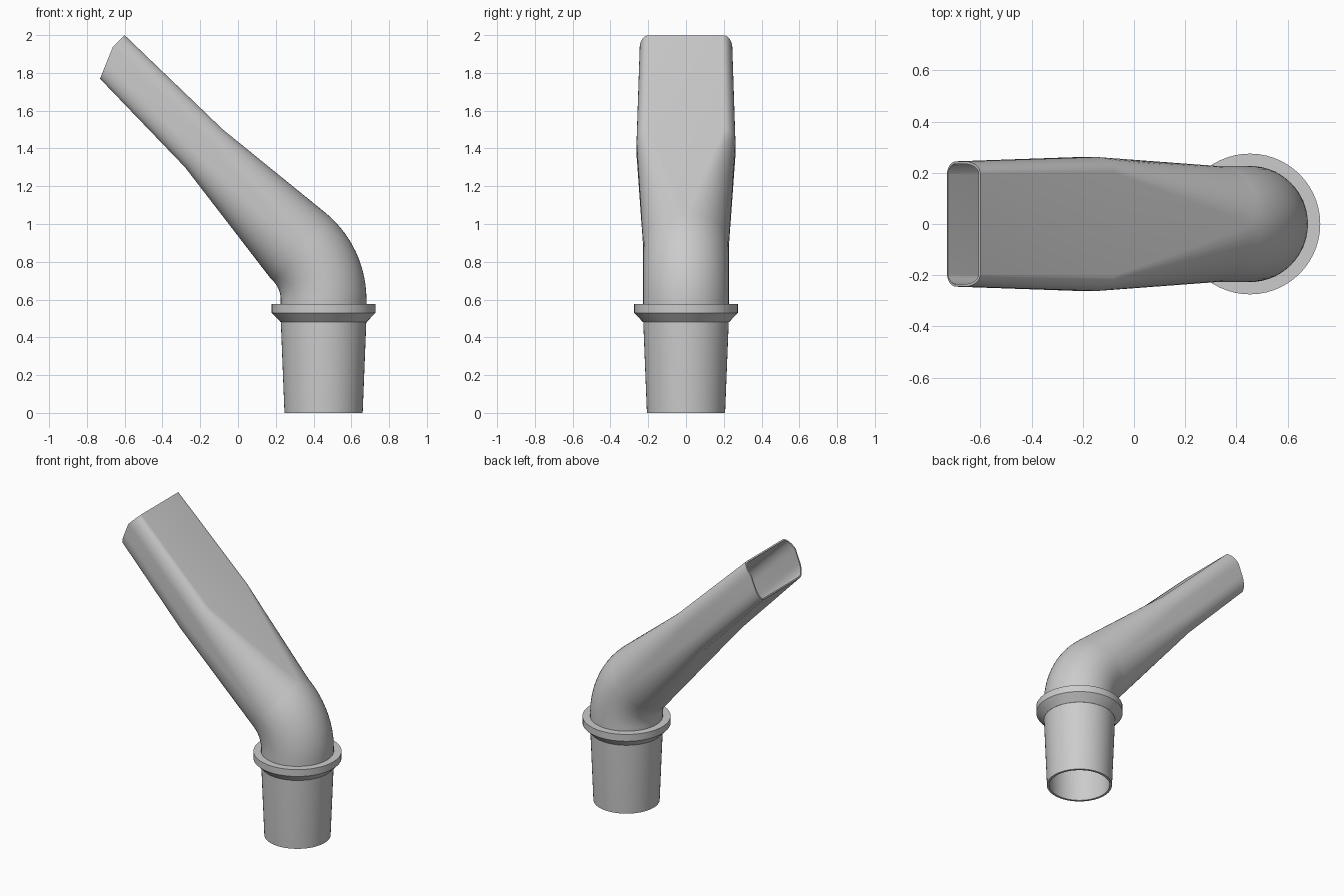
import bpy
import bmesh
from math import sin, cos, pi, radians
from mathutils import Vector

if "Cube" in bpy.data.objects:
    bpy.data.objects.remove(bpy.data.objects["Cube"], do_unlink=True)

grey = bpy.data.materials.new("plain grey")
grey.use_nodes = True
grey.diffuse_color = (0.6, 0.6, 0.6, 1)
grey.node_tree.nodes["Principled BSDF"].inputs["Base Color"].default_value = (0.6, 0.6, 0.6, 1)

ARC = 14          # segments in each quarter of a section
BASE_X = 0.453    # axis of the round socket


def section(x, z, tilt, half_h, half_w, ry, rn, wall=0.0, slant=0.0):
    """Rounded rectangle (or circle) across the tube, shrunk by the wall."""
    a = radians(tilt)
    normal, axis = Vector((cos(a), 0, sin(a))), Vector((-sin(a), 0, cos(a)))
    cy, cn = half_w - ry, half_h - rn
    points = []
    for q, (sn, sy) in enumerate([(1, 1), (-1, 1), (-1, -1), (1, -1)]):
        for i in range(ARC + 1):
            t = (q + i / ARC) * pi / 2
            n = sn * cn + (rn - wall) * cos(t)
            y = sy * cy + (ry - wall) * sin(t)
            drop = slant * max(0, cn - n) / (cn + half_h)
            points.append(Vector((x, y, z)) + normal * n - axis * drop)
    return points


def circle(x, z, tilt, r, wall=0.0):
    return section(x, z, tilt, r, r, r, r, wall)


def closed_loft(name, rings):
    """Skin the rings in order, joining the last one back to the first."""
    bm = bmesh.new()
    loops = [[bm.verts.new(p) for p in ring] for ring in rings]
    for one, two in zip(loops, loops[1:] + loops[:1]):
        for i in range(len(one)):
            j = (i + 1) % len(one)
            bm.faces.new((one[i], one[j], two[j], two[i]))
    bmesh.ops.remove_doubles(bm, verts=bm.verts, dist=0.00005)
    bmesh.ops.recalc_face_normals(bm, faces=bm.faces)
    mesh = bpy.data.meshes.new(name)
    bm.to_mesh(mesh)
    bm.free()
    mesh.materials.append(grey)
    obj = bpy.data.objects.new(name, mesh)
    bpy.context.collection.objects.link(obj)
    bpy.ops.object.select_all(action='DESELECT')
    obj.select_set(True)
    bpy.context.view_layer.objects.active = obj
    bpy.ops.object.shade_smooth_by_angle(angle=radians(30))
    return obj


def tube_skin(inner):
    """Tapered socket, round elbow, then a flattened mouthpiece."""
    w = 0.015 * inner
    rings = [circle(BASE_X, 0, 0, 0.207, w), circle(BASE_X, 0.5, 0, 0.227, w)]
    bend_r, bend_x, bend_z, steps = 0.368, 0.085, 0.6, 14
    for i in range(steps + 1):
        tilt = 50 * i / steps
        a = radians(tilt)
        rings.append(circle(bend_x + bend_r * cos(a), bend_z + bend_r * sin(a), tilt, 0.227, w))
    rings.append(section(-0.18, 1.40, 45, 0.1415, 0.262, 0.06, 0.1, 0.012 * inner))
    rings.append(section(-0.69, 1.909, 45, 0.1275, 0.245, 0.05, 0.09, 0.01 * inner, 0.07))
    return rings


# Hollow tube: outer skin up, inner skin back down
closed_loft("bent_tube", tube_skin(0) + tube_skin(1)[::-1])

# Collar with a chamfered underside
collar = [(0.22, 0.48), (0.227, 0.48), (0.275, 0.53), (0.275, 0.577), (0.22, 0.577)]
closed_loft("collar", [circle(BASE_X, z, 0, r) for r, z in collar])
